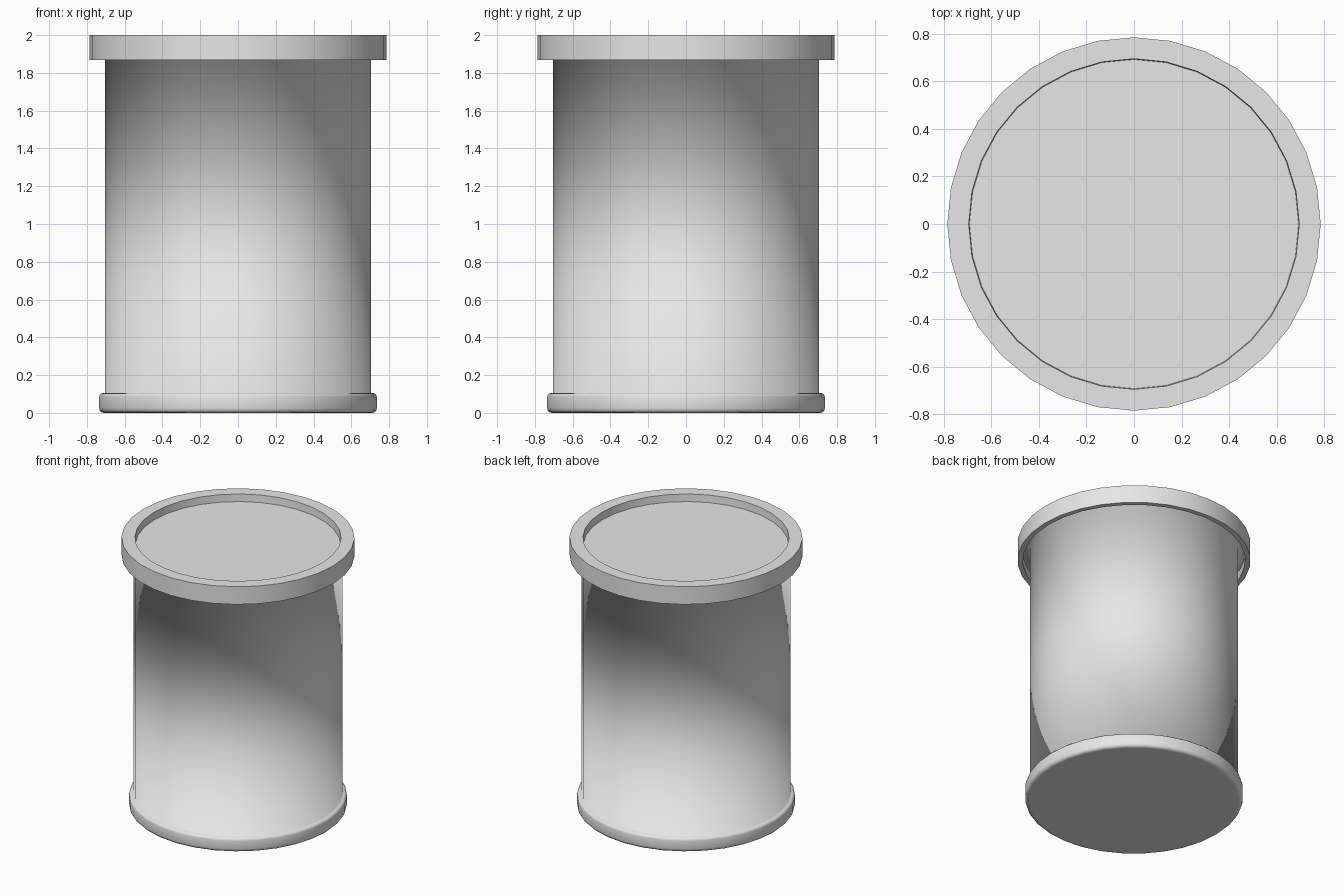
import bpy, bmesh, math

SIDES = 32
if "Cube" in bpy.data.objects:
    bpy.data.objects.remove(bpy.data.objects["Cube"], do_unlink=True)

grey = bpy.data.materials.new("light_grey")
grey.use_nodes = True
grey.diffuse_color = (0.8, 0.8, 0.8, 1)
grey.node_tree.nodes["Principled BSDF"].inputs["Base Color"].default_value = grey.diffuse_color


def lathe(name, profile, cap_start=False, cap_end=False):
    """Turn a (radius, height) profile, listed upwards on the outside, round z."""
    bm = bmesh.new()
    rings = []
    for r, z in profile:
        rings.append([bm.verts.new((r * math.cos(a), r * math.sin(a), z))
                      for a in (math.tau * i / SIDES for i in range(SIDES))])
    for low, high in zip(rings, rings[1:]):
        for i in range(SIDES):
            j = (i + 1) % SIDES
            bm.faces.new((low[i], low[j], high[j], high[i]))
    if cap_start:
        bm.faces.new(rings[0][::-1])
    if cap_end:
        bm.faces.new(rings[-1])
    mesh = bpy.data.meshes.new(name)
    bm.to_mesh(mesh)
    bm.free()
    mesh.materials.append(grey)
    mesh.shade_smooth()
    obj = bpy.data.objects.new(name, mesh)
    bpy.context.collection.objects.link(obj)
    return obj


def rounded(r, z, size, start):
    """Quarter-round corner about the centre (r, z)."""
    return [(r + size * math.cos(a), z + size * math.sin(a))
            for a in (math.radians(start + 30 * k) for k in range(4))]


# Body: rounded foot, straight wall and a flange hidden under the lid
foot = [(0.70, 0)] + rounded(0.71, 0.025, 0.025, -90) + rounded(0.715, 0.085, 0.02, 0)
lathe("canister_body", foot + [(0.705, 0.105), (0.705, 1.93), (0.75, 1.93)], cap_start=True)

# Lid: overhanging rim with a hollow underside and a sunken top panel
lid = lathe("lid", [(0.75, 1.93), (0.75, 1.868), (0.785, 1.868), (0.785, 2.0),
                    (0.695, 2.0), (0.692, 1.945)], cap_end=True)
bpy.ops.object.select_all(action="DESELECT")
lid.select_set(True)
bpy.context.view_layer.objects.active = lid
bpy.ops.object.shade_smooth_by_angle(angle=math.radians(30))
